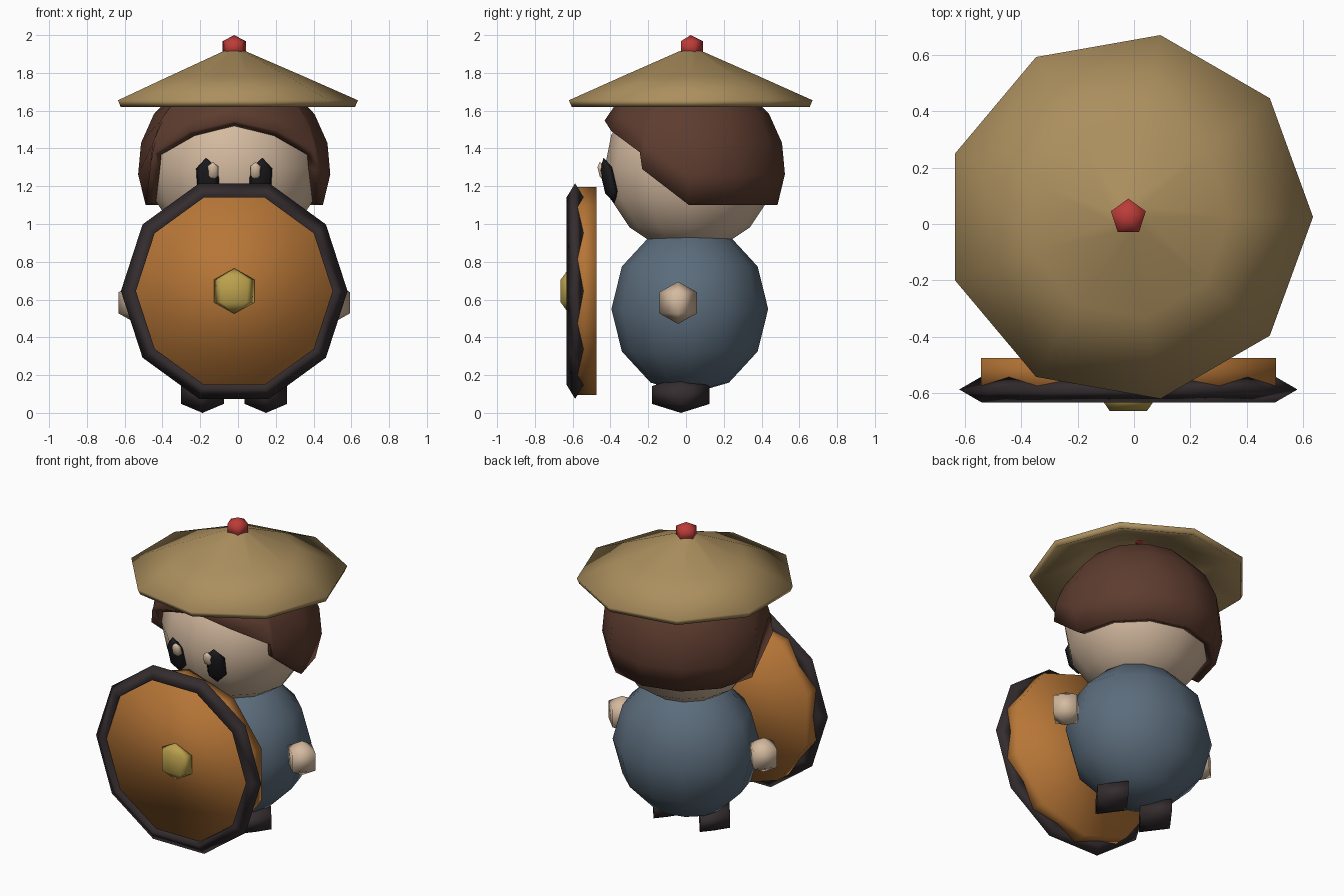
import bpy
from math import radians, sin, cos, pi

cube = bpy.data.objects.get("Cube")
if cube:
    bpy.data.objects.remove(cube, do_unlink=True)


def material(name, r, g, b):
    m = bpy.data.materials.new(name)
    m.use_nodes = True
    m.diffuse_color = (r, g, b, 1)
    bsdf = next(n for n in m.node_tree.nodes if n.type == 'BSDF_PRINCIPLED')
    bsdf.inputs["Base Color"].default_value = (r, g, b, 1)
    return m


STRAW = material("straw", .41, .275, .112)
RED = material("red", .5, .045, .04)
BROWN = material("brown hair", .11, .045, .028)
SKIN = material("skin", .66, .49, .35)
BLUE = material("blue cloth", .105, .15, .2)
DARK = material("dark leather", .035, .026, .028)
BLACK = material("black", .01, .01, .012)
ORANGE = material("orange wood", .47, .18, .038)
GOLD = material("gold", .5, .36, .075)

CX, CY = -.02, .02          # axis of the figure


def finish(obj, name, mat):
    obj.name = name
    obj.data.materials.clear()
    obj.data.materials.append(mat)
    for p in obj.data.polygons:
        p.use_smooth = True
    return obj


def ball(name, mat, loc, scale, segments=5, rings=3, rot=(0, 0, 0)):
    bpy.ops.mesh.primitive_uv_sphere_add(segments=segments, ring_count=rings,
                                         location=loc, rotation=rot)
    obj = bpy.context.object
    obj.scale = scale
    return finish(obj, name, mat)


def shell(name, mat, columns, thickness):
    """Sheet of point columns, counter-clockwise, that meet in one top point."""
    rows, count = len(columns[0]), len(columns)
    verts = [p for col in columns for p in col[:-1]] + [columns[0][-1]]
    step, top = rows - 1, len(verts) - 1
    faces = []
    for i in range(count):
        a, b = i * step, (i + 1) % count * step
        for j in range(step - 1):
            faces.append((a + j, b + j, b + j + 1, a + j + 1))
        faces.append((a + step - 1, b + step - 1, top))
    mesh = bpy.data.meshes.new(name)
    mesh.from_pydata(verts, [], faces)
    obj = bpy.data.objects.new(name, mesh)
    bpy.context.collection.objects.link(obj)
    solid = obj.modifiers.new("thickness", 'SOLIDIFY')
    solid.thickness = thickness
    solid.offset = -1
    return finish(obj, name, mat)


# Body and head
ball("body", BLUE, (CX, CY, .55), (.455, .415, .45), 12, 6)
ball("head", SKIN, (CX, CY, 1.3), (.455, .45, .45), 12, 8)

# Hair: a cap whose lower edge rises over the face
HAIR_R = .51
edge = {90: 29, 60: 22, 31: 9, 29: -1, 0: -23, -30: -23, -60: -23, -90: -23}
angles = [90, 60, 31, 29, 0, -30, -60, -90]
around = [(a, 1) for a in angles] + [(a, -1) for a in angles[-2:0:-1]]
columns = []
for angle, side in around:
    col = []
    for k in range(7):
        lat = radians(edge[angle] + (90 - edge[angle]) * k / 6)
        r, a = HAIR_R * cos(lat), radians(angle)
        col.append((CX + side * r * cos(a), .015 - r * sin(a), 1.3 + HAIR_R * sin(lat)))
    columns.append(col)
shell("hair", BROWN, columns, .055)

# Straw hat with a knob
profile = [(.655, 1.655), (.36, 1.785), (.06, 1.915), (0, 1.93)]
columns = [[(CX + r * cos(i * 2 * pi / 9), .025 + r * sin(i * 2 * pi / 9), z)
            for r, z in profile] for i in range(9)]
shell("hat", STRAW, columns, .038)
ball("hat_knob", RED, (CX, .025, 1.935), (.075, .075, .065))

# Paired parts: eyes, glints, hands, shoes
for side, label in ((1, "left"), (-1, "right")):
    ball(label + "_eye", BLACK, (CX + side * .142, -.407, 1.23), (.073, .04, .125),
         rot=(radians(14), 0, radians(side * 14)))
    ball(label + "_eye_glint", SKIN, (CX + side * .113, -.445, 1.28), (.036, .026, .05),
         rot=(radians(14), 0, 0))
    ball(label + "_hand", SKIN, (CX + side * .513, -.042, .583), (.115, .115, .112), 4)
    ball(label + "_shoe", DARK, (CX + side * .168, -.027, .095), (.13, .176, .095), 4)

# Round shield: board, rim and boss
SHIELD_Z = .645
bpy.ops.mesh.primitive_cylinder_add(vertices=10, radius=.55, depth=.117,
                                    location=(CX, -.5335, SHIELD_Z),
                                    rotation=(pi / 2, 0, 0))
finish(bpy.context.object, "shield_board", ORANGE)
bpy.ops.mesh.primitive_torus_add(major_segments=10, minor_segments=3,
                                 major_radius=.547, minor_radius=.053,
                                 location=(CX, -.587, SHIELD_Z),
                                 rotation=(pi / 2, 0, 0))
finish(bpy.context.object, "shield_rim", DARK)
ball("shield_boss", GOLD, (CX, -.62, SHIELD_Z), (.13, .062, .12))
